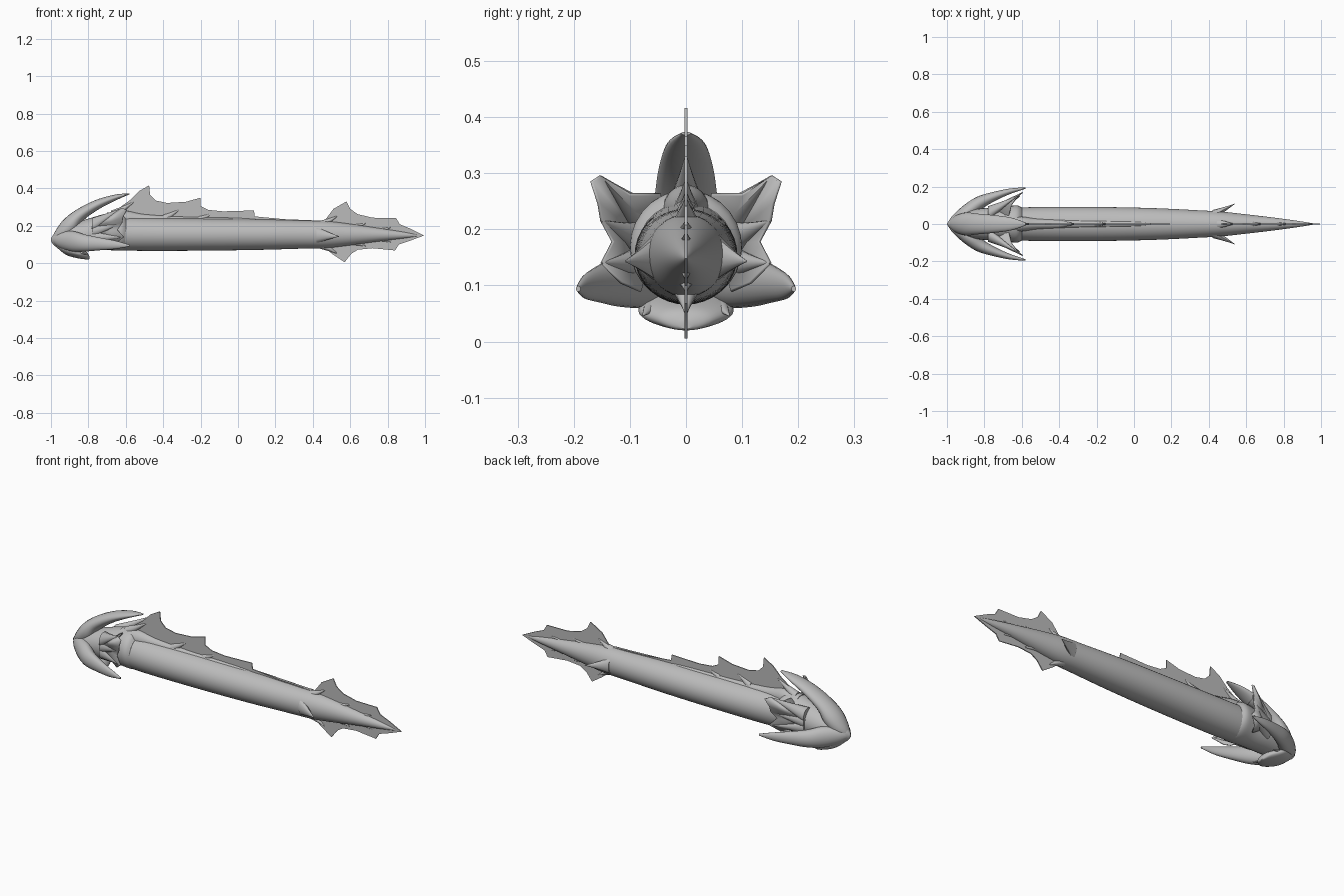
import bpy, bmesh, math
from mathutils import Vector

if "Cube" in bpy.data.objects:
    bpy.data.objects.remove(bpy.data.objects["Cube"])

skin = bpy.data.materials.new("grey_skin")
skin.diffuse_color = (0.5, 0.5, 0.5, 1)
skin.use_nodes = True
skin.node_tree.nodes["Principled BSDF"].inputs["Base Color"].default_value = skin.diffuse_color


def finish(name, bm, angle=40):
    bmesh.ops.recalc_face_normals(bm, faces=bm.faces)
    me = bpy.data.meshes.new(name)
    bm.to_mesh(me)
    bm.free()
    me.materials.append(skin)
    ob = bpy.data.objects.new(name, me)
    bpy.context.collection.objects.link(ob)
    bpy.ops.object.select_all(action='DESELECT')
    ob.select_set(True)
    bpy.context.view_layer.objects.active = ob
    bpy.ops.object.shade_smooth_by_angle(angle=math.radians(angle))
    return ob


def smooth_rows(rows, steps=5):
    """Catmull-Rom interpolation of rows of numbers."""
    out = []
    for i in range(len(rows) - 1):
        a, b = rows[max(i - 1, 0)], rows[i]
        c, d = rows[i + 1], rows[min(i + 2, len(rows) - 1)]
        for k in range(steps):
            t = k / steps
            out.append([0.5 * (2*q + (r-p)*t + (2*p-5*q+4*r-s)*t*t + (3*q-p-3*r+s)*t**3)
                        for p, q, r, s in zip(a, b, c, d)])
    return out + [list(rows[-1])]


def skin_rings(name, rings):
    bm = bmesh.new()
    vs = [[bm.verts.new(p) for p in ring] for ring in rings]
    n = len(vs[0])
    for a, b in zip(vs, vs[1:]):
        for i in range(n):
            bm.faces.new((a[i], a[(i+1) % n], b[(i+1) % n], b[i]))
    bm.faces.new(vs[0])
    bm.faces.new(vs[-1])
    return finish(name, bm)


def loft(name, rows, n=28):
    """Rows are x, y, z, half width, half height."""
    rings = []
    for x, y, z, ry, rz in smooth_rows(rows):
        ry, rz = max(ry, 0.001), max(rz, 0.001)
        rings.append([(x, y + ry*math.cos(2*math.pi*i/n), z + rz*math.sin(2*math.pi*i/n))
                      for i in range(n)])
    return skin_rings(name, rings)


def horn(name, rows, place, n=20):
    """Rows are outer x, outer u, inner x, inner u, half width, sideways centre."""
    rings = []
    for ox, ou, ix, iu, w, c in smooth_rows(rows):
        ring = []
        for i in range(n):
            a = 2*math.pi*i/n
            f = 0.5 + 0.5*math.cos(a)
            ring.append(place(ix + (ox-ix)*f, iu + (ou-iu)*f, c + max(w, 0.002)*math.sin(a)))
        rings.append(ring)
    return skin_rings(name, rings)


def spike(name, base, tip, ry, rz, n=12):
    """Tapered thorn with a flared base."""
    a, b = Vector(base), Vector(tip)
    rows = [(*a.lerp(b, t), ry*f, rz*f)
            for t, f in ((0, 1), (0.35, 0.62), (0.7, 0.28), (1, 0.03))]
    return loft(name, rows, n)


def plate(name, outline, thick=0.005):
    """Thin upright fin from an x, z outline."""
    bm = bmesh.new()
    f = bm.faces.new([bm.verts.new((x, -thick/2, z)) for x, z in outline])
    r = bmesh.ops.extrude_face_region(bm, geom=[f])
    bmesh.ops.translate(bm, vec=(0, thick, 0),
                        verts=[v for v in r['geom'] if isinstance(v, bmesh.types.BMVert)])
    bmesh.ops.triangulate(bm, faces=[f for f in bm.faces if len(f.verts) > 4])
    return finish(name, bm, 30)


# Long tapering body and tail
loft("body", [(-0.68, 0, .160, .085, .090), (-0.5, 0, .155, .091, .089), (-0.2, 0, .153, .091, .086),
              (0.1, 0, .153, .085, .082), (0.35, 0, .153, .073, .075), (0.47, 0, .153, .066, .072),
              (0.58, 0, .153, .054, .060), (0.75, 0, .152, .034, .036), (0.88, 0, .150, .016, .018),
              (0.96, 0, .148, .003, .004)], 36)

# Head core, flaring to a collar
loft("head", [(-1, 0, .125, .004, .008), (-0.97, 0, .128, .035, .042), (-0.9, 0, .140, .068, .066),
              (-0.8, 0, .155, .085, .083), (-0.7, 0, .168, .090, .098), (-0.63, 0, .168, .100, .101),
              (-0.60, 0, .160, .088, .088)])

# Lower jaw with a pointed chin
loft("jaw", [(-0.97, 0, .105, .020, .020), (-0.92, 0, .075, .065, .030), (-0.86, 0, .055, .085, .028),
             (-0.81, 0, .040, .050, .020), (-0.795, 0, .030, .010, .008)])

# Swept head horns: one above, one on each side
horn("top_horn", [(-1, .12, -.98, .10, .01, 0), (-.975, .175, -.92, .12, .045, 0),
                  (-.93, .235, -.865, .165, .062, 0), (-.86, .288, -.83, .225, .056, 0),
                  (-.76, .338, -.75, .285, .048, 0), (-.66, .366, -.655, .335, .034, 0),
                  (-.58, .374, -.58, .368, .008, 0)], lambda x, u, t: (x, t, u))
for side, s in (("left", -1), ("right", 1)):
    horn(side + "_side_horn",
         [(-1, 0, -.98, -.02, .01, .125), (-.97, .045, -.91, 0, .045, .122),
          (-.91, .100, -.85, .050, .055, .116), (-.84, .145, -.80, .090, .046, .108),
          (-.75, .172, -.73, .130, .034, .103), (-.66, .190, -.65, .165, .022, .098),
          (-.58, .196, -.58, .188, .005, .094)], lambda x, u, t: (x, s*u, t))

    # Cheek frill: scalloped membrane with fleshy thorns
    tips = [(-.62, .152, .295), (-.62, .150, .215), (-.61, .150, .140)]
    rim = [(-.67, .045, .262), (-.655, .100, .262), tips[0], (-.595, .168, .285), (-.615, .155, .245),
           tips[1], (-.645, .130, .178), tips[2], (-.655, .115, .105), (-.67, .080, .090)]
    bm = bmesh.new()
    root = bm.verts.new((-.80, s*.070, .175))
    vs = [bm.verts.new((x, s*y, z)) for x, y, z in rim]
    for a, b in zip(vs, vs[1:]):
        bm.faces.new((root, a, b))
    frill = finish(side + "_cheek_frill", bm, 60)
    mod = frill.modifiers.new("thickness", 'SOLIDIFY')
    mod.thickness, mod.offset = 0.006, 0
    for i, (x, y, z) in enumerate(tips):
        spike(f"{side}_cheek_thorn_{i+1}", (-.78, s*.055, .20 - .03*i), (x, s*y, z), .040, .042)
    # Jaw barb, tail side thorn
    spike(side + "_jaw_barb", (-.90, s*.05, .075), (-.80, s*.078, .045), .025, .02)
    spike(side + "_tail_thorn", (.42, s*.045, .150), (.54, s*.108, .143), .030, .045)

# Back fin membrane, in three falling sails
plate("back_fin", [(-.68, .22), (-.65, .285), (-.58, .335), (-.53, .385), (-.475, .416), (-.47, .365),
                   (-.44, .335), (-.38, .322), (-.28, .328), (-.20, .350), (-.20, .305), (-.16, .285),
                   (-.08, .277), (.085, .282), (.09, .250), (.25, .235), (.46, .227), (.46, .20)])

# Fleshy ridge and thorns along the back
loft("back_ridge", [(-.70, 0, .235, .045, .035), (-.60, 0, .235, .040, .045), (-.50, 0, .230, .028, .032),
                    (-.30, 0, .225, .022, .024), (0, 0, .222, .016, .020), (.12, 0, .222, .006, .010)], 16)
for i, (x, z, tx, tz) in enumerate([(-.68, .245, -.545, .335), (-.40, .230, -.305, .292),
                                    (-.21, .228, -.13, .270)]):
    spike(f"back_thorn_{i+1}", (x, 0, z), (tx, 0, tz), .030 - .007*i, .035 - .006*i)

# Leaf-shaped tail fin
plate("tail_fin", [(.45, .20), (.465, .23), (.51, .290), (.58, .330), (.60, .290), (.64, .262), (.72, .243),
                   (.845, .242), (.865, .208), (.92, .185), (.995, .148), (.92, .120), (.86, .100),
                   (.84, .068), (.72, .080), (.64, .072), (.605, .050), (.57, .005), (.51, .045),
                   (.465, .080), (.45, .11)])
for side, s in (("upper", 1), ("lower", -1)):
    for i, (x, h, tx, th) in enumerate([(.44, .045, .54, .105), (.58, .030, .70, .065), (.74, .018, .84, .045)]):
        spike(f"{side}_tail_thorn_{i+1}", (x, 0, .152 + s*h), (tx, 0, .152 + s*th),
              .030 - .008*i, .030 - .008*i)
